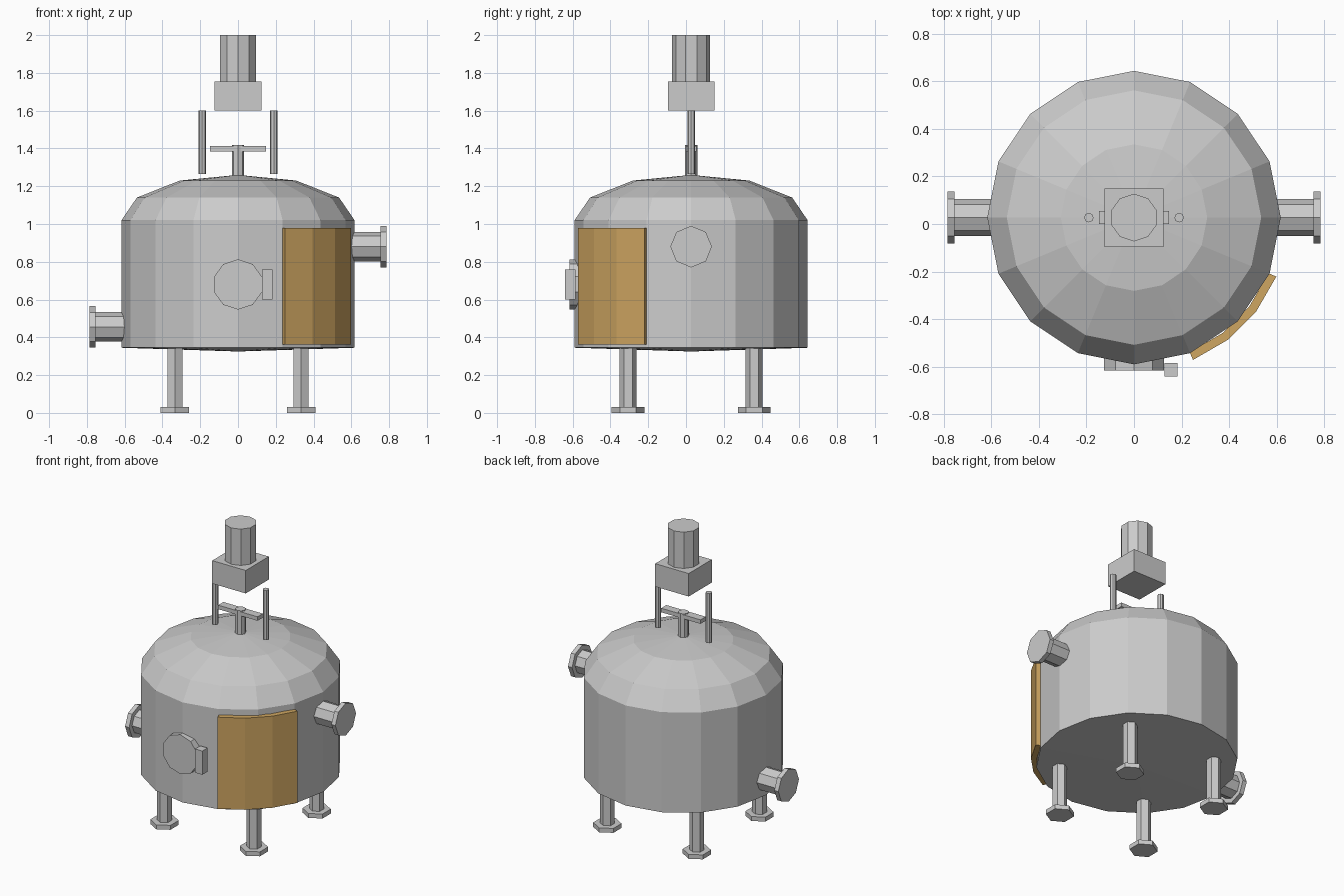
import bpy, bmesh
from math import pi, sin, cos, radians
from mathutils import Matrix, Vector

if "Cube" in bpy.data.objects:
    bpy.data.objects.remove(bpy.data.objects["Cube"])

CY = 0.027   # vessel axis in y
R = 0.617    # vessel radius


def finish(name, bm, color=None):
    bmesh.ops.recalc_face_normals(bm, faces=bm.faces)
    me = bpy.data.meshes.new(name)
    bm.to_mesh(me)
    bm.free()
    ob = bpy.data.objects.new(name, me)
    bpy.context.collection.objects.link(ob)
    if color:
        mat = bpy.data.materials.new(name + "_paint")
        mat.diffuse_color = color
        mat.use_nodes = True
        mat.node_tree.nodes["Principled BSDF"].inputs["Base Color"].default_value = mat.diffuse_color
        me.materials.append(mat)
    return ob


def cylinder(name, start, end, r, sides, axis='Z'):
    # first vertex points along +y (z-axis) or up (x and y axes)
    a, b = Vector(start), Vector(end)
    u, v = {'Z': ((0, 1, 0), (1, 0, 0)), 'X': ((0, 0, 1), (0, 1, 0)),
            'Y': ((0, 0, 1), (1, 0, 0))}[axis]
    u, v = Vector(u), Vector(v)
    bm = bmesh.new()
    rings = [[bm.verts.new(p + r * (u * cos(2 * pi * i / sides) + v * sin(2 * pi * i / sides)))
              for i in range(sides)] for p in (a, b)]
    for i in range(sides):
        j = (i + 1) % sides
        bm.faces.new((rings[0][i], rings[0][j], rings[1][j], rings[1][i]))
    bm.faces.new(rings[0])
    bm.faces.new(rings[1])
    return finish(name, bm)


def box(name, lo, hi):
    lo, hi = Vector(lo), Vector(hi)
    bm = bmesh.new()
    bmesh.ops.create_cube(bm, size=1, matrix=Matrix.Translation((lo + hi) / 2)
                          @ Matrix.Diagonal((*(hi - lo), 1)))
    return finish(name, bm)


# vessel: 16-sided revolved profile with domed top and shallow bottom
bm = bmesh.new()
profile = [(0, 0.325), (R, 0.345), (R, 1.02), (0.535, 1.14), (0.308, 1.23), (0, 1.26)]
pts = [bm.verts.new((r, CY, z)) for r, z in profile]
edges = [bm.edges.new(e) for e in zip(pts, pts[1:])]
bmesh.ops.spin(bm, geom=pts + edges, cent=(0, CY, 0), axis=(0, 0, 1),
               angle=2 * pi, steps=16, use_merge=True)
bmesh.ops.remove_doubles(bm, verts=bm.verts, dist=1e-4)
finish("vessel", bm)

# curved jacket panel on the front right
bm = bmesh.new()
section = [bm.verts.new((r * cos(radians(-67.5)), CY + r * sin(radians(-67.5)), z))
           for r, z in ((0.612, 0.362), (0.648, 0.362), (0.648, 0.98), (0.612, 0.98))]
face = bm.faces.new(section)
bmesh.ops.spin(bm, geom=[face], cent=(0, CY, 0), axis=(0, 0, 1),
               angle=radians(45), steps=3)
# cap the starting end if the spin left it open
open_edges = [e for e in bm.edges if e.is_boundary]
if open_edges:
    bmesh.ops.holes_fill(bm, edges=open_edges)
finish("jacket_panel", bm, (0.62, 0.38, 0.12, 1))

# legs with foot pads
for sx, side in ((-1, "left"), (1, "right")):
    for sy, end in ((-1, "front"), (1, "back")):
        x, y = sx * 0.334, CY + sy * 0.334
        cylinder(f"{end}_{side}_leg", (x, y, 0.03), (x, y, 0.37), 0.045, 6)
        cylinder(f"{end}_{side}_foot", (x, y, 0), (x, y, 0.03), 0.087, 6)

# side nozzles with flanges
for sx, z, side in ((1, 0.88, "right"), (-1, 0.455, "left")):
    cylinder(f"{side}_nozzle", (sx * 0.56, CY, z), (sx * 0.76, CY, z), 0.078, 8, 'X')
    cylinder(f"{side}_flange", (sx * 0.755, CY, z), (sx * 0.785, CY, z), 0.11, 8, 'X')

# front manway and its hinge block
cylinder("manway", (0, -0.617, 0.68), (0, -0.555, 0.68), 0.133, 10, 'Y')
box("manway_hinge", (0.128, -0.641, 0.6), (0.182, -0.585, 0.76))

# agitator drive: shaft, crossbar, posts, gearbox, motor
cylinder("shaft", (0, CY, 1.24), (0, CY, 1.417), 0.033, 8)
box("crossbar", (-0.147, CY - 0.028, 1.385), (0.147, CY + 0.028, 1.412))
for sx, side in ((-1, "left"), (1, "right")):
    cylinder(f"{side}_post", (sx * 0.19, CY, 1.264), (sx * 0.19, CY, 1.6), 0.02, 8)
box("gearbox", (-0.125, CY - 0.123, 1.6), (0.125, CY + 0.123, 1.755))
cylinder("motor", (0, CY, 1.755), (0, CY, 2.0), 0.1, 10)
